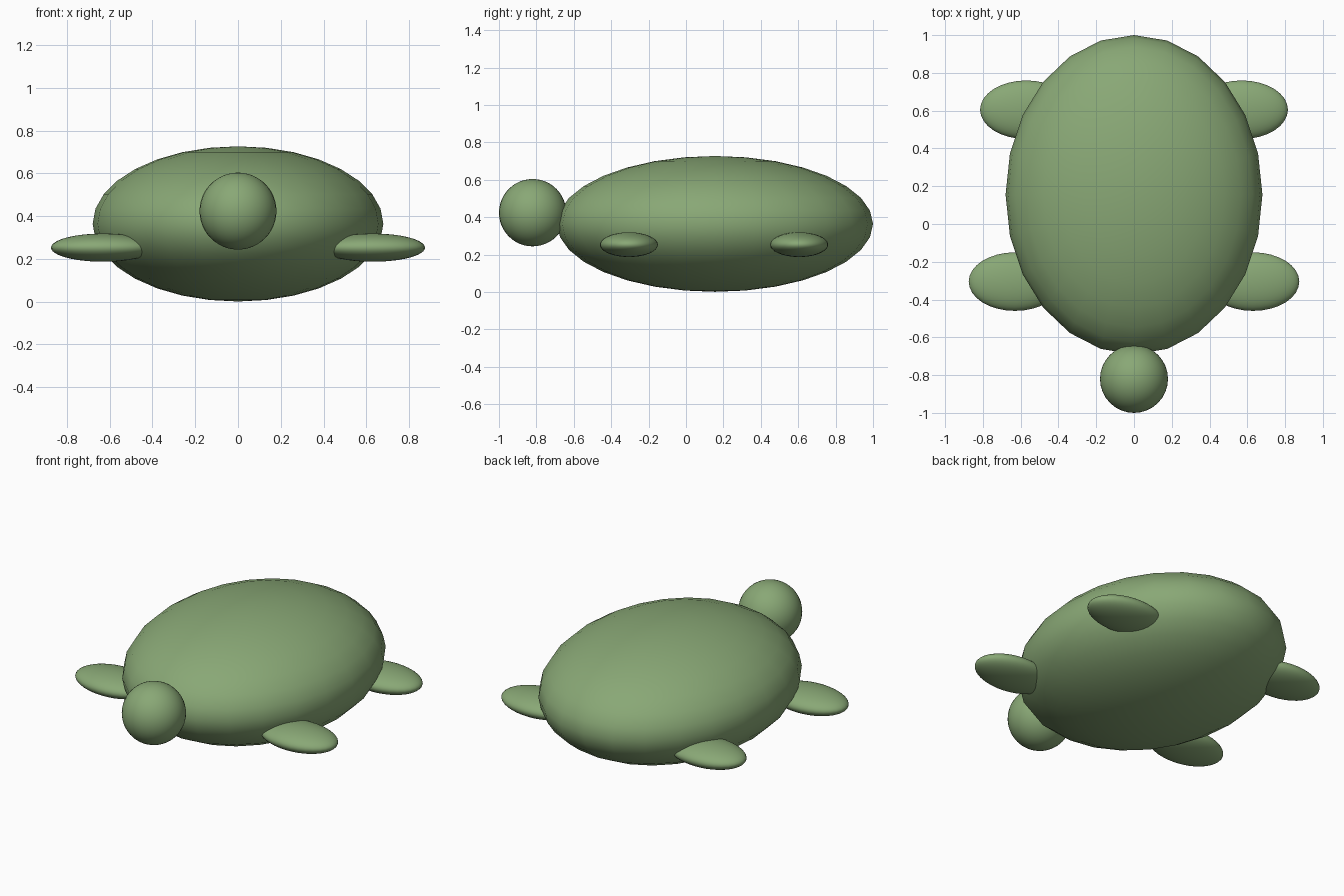
import bpy

cube = bpy.data.objects.get("Cube")
if cube:
    bpy.data.objects.remove(cube, do_unlink=True)

green = bpy.data.materials.new("soft_green")
green.use_nodes = True
colour = (0.25, 0.39, 0.18, 1)
green.diffuse_color = colour
green.node_tree.nodes["Principled BSDF"].inputs["Base Color"].default_value = colour


def ellipsoid(name, centre, radii, segments, rings):
    """Smooth ellipsoid with its poles along z."""
    bpy.ops.mesh.primitive_uv_sphere_add(segments=segments, ring_count=rings,
                                         radius=1, location=centre)
    obj = bpy.context.object
    obj.name = obj.data.name = name
    obj.scale = radii
    bpy.ops.object.transform_apply(location=False, rotation=False, scale=True)
    bpy.ops.object.shade_smooth()
    obj.data.materials.append(green)
    return obj


# Shell and head
ellipsoid("shell", (0, 0.155, 0.364), (0.68, 0.845, 0.363), 24, 16)
ellipsoid("head", (0, -0.82, 0.424), (0.18, 0.18, 0.18), 32, 24)

# Flippers, one pair at the front and one at the rear
for side, sign in (("left", 1), ("right", -1)):
    for end, x, y in (("front", 0.63, -0.305), ("rear", 0.57, 0.605)):
        ellipsoid(f"{end}_{side}_flipper", (sign * x, y, 0.253),
                  (0.245, 0.155, 0.066), 32, 24)
